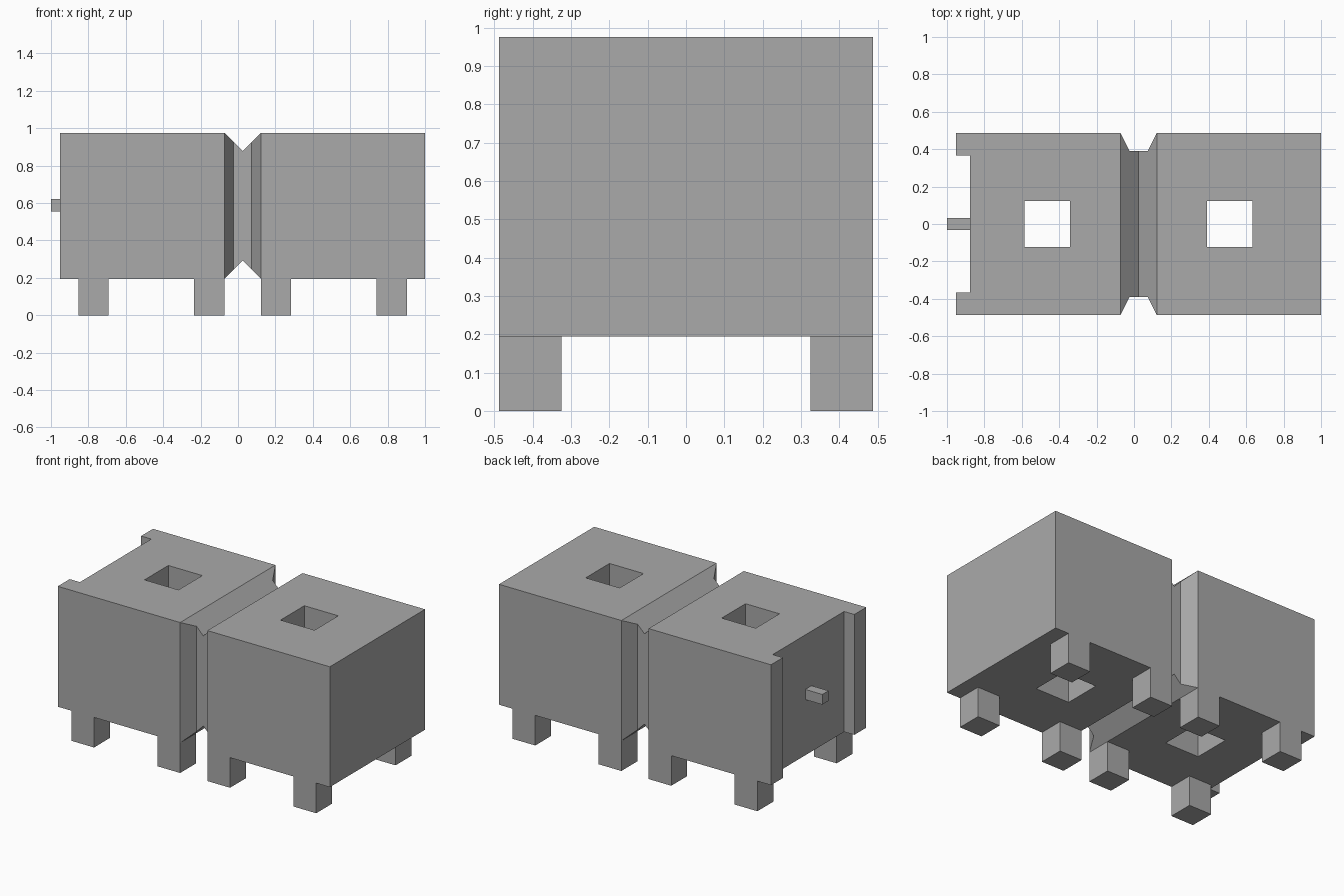
import bpy, bmesh
from mathutils import Vector

if "Cube" in bpy.data.objects:
    bpy.data.objects.remove(bpy.data.objects["Cube"])

U = 2 / 41  # modelling unit: the whole model is 41 units long

grey = bpy.data.materials.new("plain grey")
grey.diffuse_color = (0.4, 0.4, 0.4, 1)
grey.use_nodes = True
grey.node_tree.nodes["Principled BSDF"].inputs["Base Color"].default_value = grey.diffuse_color


def prism(name, points, direction):
    """Extrude a closed outline (in units) along a direction."""
    bm = bmesh.new()
    face = bm.faces.new([bm.verts.new(Vector(p) * U) for p in points])
    ext = bmesh.ops.extrude_face_region(bm, geom=[face], use_keep_orig=True)
    verts = [g for g in ext["geom"] if isinstance(g, bmesh.types.BMVert)]
    bmesh.ops.translate(bm, verts=verts, vec=Vector(direction) * U)
    bmesh.ops.recalc_face_normals(bm, faces=bm.faces)
    mesh = bpy.data.meshes.new(name)
    bm.to_mesh(mesh)
    bm.free()
    mesh.materials.append(grey)
    obj = bpy.data.objects.new(name, mesh)
    bpy.context.collection.objects.link(obj)
    return obj


def box(name, x0, x1, y0, y1, z0, z1):
    outline = [(x0, y0, z0), (x1, y0, z0), (x1, y1, z0), (x0, y1, z0)]
    return prism(name, outline, (0, 0, z1 - z0))


# Body: plan outline with waist notches and a recess in the left end
half = [(20.5, 10), (2.5, 10), (1.5, 8), (-0.5, 8), (-1.5, 10),
        (-19.5, 10), (-19.5, 7.5), (-18, 7.5)]
plan = half + [(x, -y) for x, y in reversed(half)]
body = prism("body", [(x, y, 4) for x, y in plan], (0, 0, 16))

# Cutters: V grooves over and under the waist, square shafts through each half
cutters = []
for tip, out in ((18, 21), (6, 3)):
    v = [(0.5, -12, tip), (3.5, -12, out), (-2.5, -12, out)]
    cutters.append(prism("groove_cutter", v, (0, 24, 0)))
for x in (-12, 8):
    cutters.append(box("shaft_cutter", x, x + 5, -2.5, 2.5, 2, 22))

for c in cutters:
    mod = body.modifiers.new("cut", 'BOOLEAN')
    mod.operation = 'DIFFERENCE'
    mod.solver = 'EXACT'
    mod.object = c
bpy.context.view_layer.objects.active = body
body.select_set(True)
for mod in list(body.modifiers):
    bpy.ops.object.modifier_apply(modifier=mod.name)
for c in cutters:
    bpy.data.objects.remove(c, do_unlink=True)

# Legs: four under each half
S = 10 / 3
for x in (-17.5, -1.5 - S, 2.5, 18.5 - S):
    for y, side in ((-10, "front"), (10 - S, "back")):
        box(side + "_leg", x, x + S, y, y + S, 0, 4)

# Small peg sticking out of the recess
box("peg", -20.5, -18, -0.65, 0.65, 11.4, 12.75)
